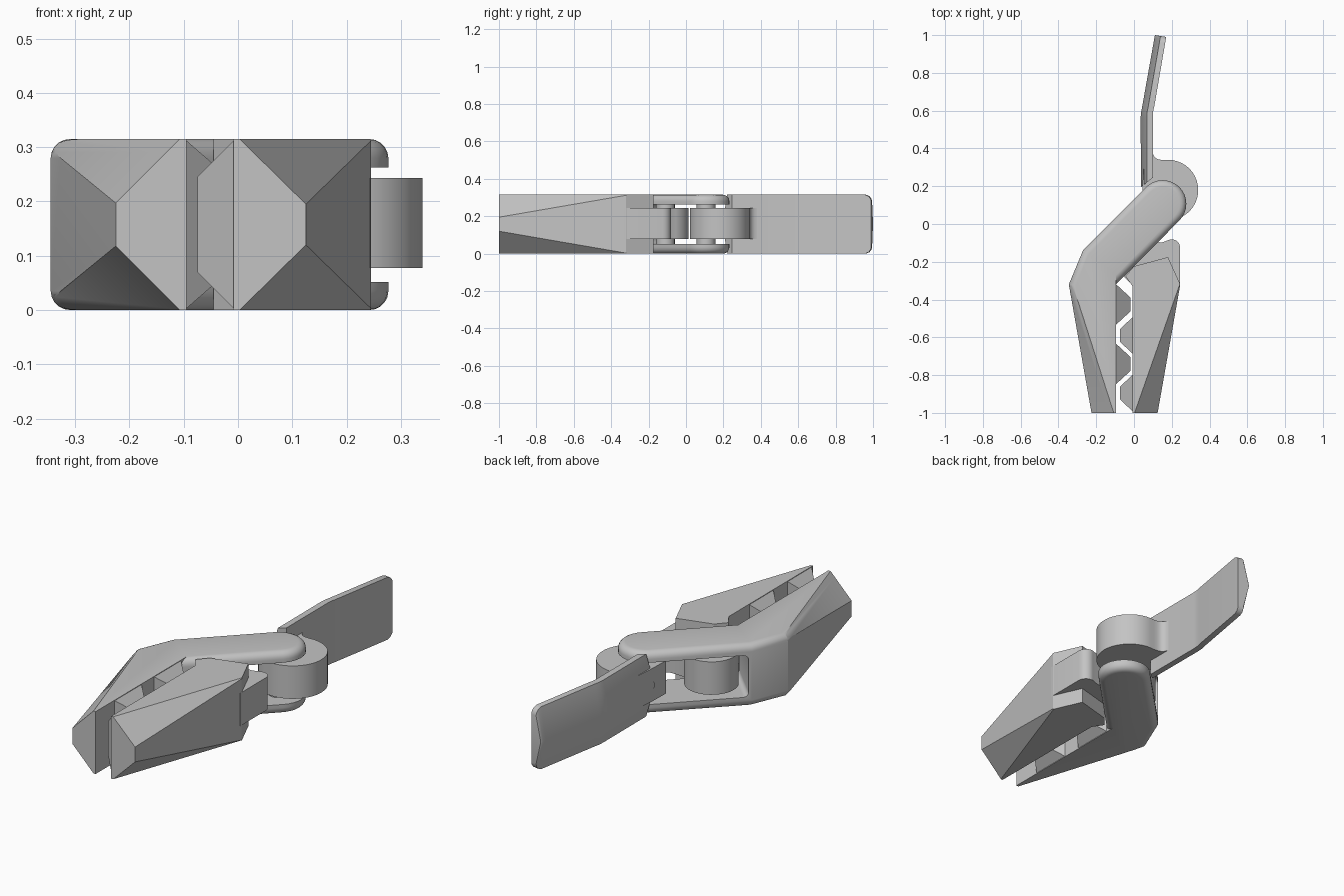
import bpy, bmesh
from math import sin, cos, pi, radians
from mathutils import Vector, Matrix

cube = bpy.data.objects.get("Cube")
if cube:
    bpy.data.objects.remove(cube, do_unlink=True)

H = 0.315                      # full height
SLOT = (0.052, 0.263)          # gap between the fork plates
TONGUE = (0.077, 0.243)        # height of the parts held in the fork
PIVOT = Vector((-0.065, -0.11))
HINGE = Vector((0.152, 0.107))

grey = bpy.data.materials.new("plain grey")
grey.use_nodes = True
grey.diffuse_color = (0.55, 0.55, 0.55, 1)
bsdf = next(n for n in grey.node_tree.nodes if n.type == 'BSDF_PRINCIPLED')
bsdf.inputs["Base Color"].default_value = grey.diffuse_color


def finish(name, bm):
    bmesh.ops.recalc_face_normals(bm, faces=bm.faces[:])
    mesh = bpy.data.meshes.new(name)
    bm.to_mesh(mesh)
    bm.free()
    mesh.materials.append(grey)
    ob = bpy.data.objects.new(name, mesh)
    bpy.context.scene.collection.objects.link(ob)
    return ob


def smooth(ob):
    bpy.ops.object.select_all(action='DESELECT')
    ob.select_set(True)
    bpy.context.view_layer.objects.active = ob
    bpy.ops.object.shade_smooth_by_angle(angle=radians(30))


def arc(centre, r, start, end, steps):
    angles = [radians(start + (end - start) * i / steps) for i in range(steps + 1)]
    return [(centre[0] + r * cos(a), centre[1] + r * sin(a)) for a in angles]


def loft(rings):
    """Skin equal-length rings of points and cap both ends."""
    bm = bmesh.new()
    rows = [[bm.verts.new(p) for p in ring] for ring in rings]
    n = len(rows[0])
    for a, b in zip(rows, rows[1:]):
        for i in range(n):
            j = (i + 1) % n
            bm.faces.new((a[i], a[j], b[j], b[i]))
    bm.faces.new(rows[0][::-1])
    bm.faces.new(rows[-1])
    return bm


def inset(outline, d, sharp):
    """Move each counter-clockwise edge inward by d, except the sharp ones."""
    pts = [Vector(p) for p in outline]
    n = len(pts)
    result = []
    for i in range(n):
        e0 = (pts[i] - pts[i - 1]).normalized()
        e1 = (pts[(i + 1) % n] - pts[i]).normalized()
        d0 = 0 if (i - 1) % n in sharp else d
        d1 = 0 if i in sharp else d
        n0, n1 = Vector((-e0.y, e0.x)), Vector((-e1.y, e1.x))
        det = n0.x * n1.y - n0.y * n1.x
        if abs(det) < 0.001:
            result.append(pts[i] + n0 * d0)
        else:
            result.append(pts[i] + Vector((d0 * n1.y - d1 * n0.y,
                                           d1 * n0.x - d0 * n1.x)) / det)
    return result


def prism(outline, z0, z1, r=0, sharp=()):
    """Extruded outline with optional rounded rims."""
    if r == 0:
        return loft([[(x, y, z) for x, y in outline] for z in (z0, z1)])
    half = []
    for k in range(6):
        a = k / 5 * pi / 2
        half.append((r * (1 - cos(a)), r * (1 - sin(a))))
    levels = [(d, z0 + h) for d, h in reversed(half)] + [(d, z1 - h) for d, h in half]
    return loft([[(p.x, p.y, z) for p in inset(outline, d, sharp)] for d, z in levels])


def chamfer(bm, bend, tip_top, tip_side, inside):
    """Slice off the growing chamfer above and below the jaw."""
    for flip in (False, True):
        p, a, b, c = [Vector((v[0], v[1], H - v[2] if flip else v[2]))
                      for v in (bend, tip_top, tip_side, inside)]
        normal = (a - p).cross(b - p).normalized()
        if normal.dot(c - p) > 0:
            normal.negate()
        bmesh.ops.bisect_plane(bm, geom=bm.verts[:] + bm.edges[:] + bm.faces[:],
                               plane_co=p, plane_no=normal, clear_outer=True)
        bmesh.ops.holes_fill(bm, edges=[e for e in bm.edges if e.is_boundary], sides=0)


def tooth(name, base_x, top_x, y, base_half, top_half):
    bm = bmesh.new()
    inset_z = 0.07
    for x, hy, dz in ((base_x, base_half, 0.002), (top_x, top_half, inset_z)):
        for sy in (-hy, hy):
            for z in (dz, H - dz):
                bm.verts.new((x, y + sy, z))
    bmesh.ops.convex_hull(bm, input=bm.verts[:])
    bmesh.ops.dissolve_limit(bm, angle_limit=0.01, verts=bm.verts[:], edges=bm.edges[:])
    finish(name, bm)


# Fixed jaw with its slanted arm, rounded along the outer rims
outline = [(-0.225, -1), (-0.095, -1), (-0.095, -0.32)]
outline += arc(HINGE, 0.125, -45, 135, 16)
outline += [(-0.27, -0.14), (-0.345, -0.32)]
bm = prism(outline, 0, H, 0.035, sharp=(0, 1))
chamfer(bm, (-0.325, -0.32, H), (-0.107, -1, H), (-0.225, -1, 0.197), (-0.1, -0.5, H / 2))
fixed_jaw = finish("fixed_jaw", bm)

# Slot that turns the arm into a fork
bm = bmesh.new()
bmesh.ops.create_cube(bm, size=1)
bmesh.ops.scale(bm, vec=(0.8, 0.6, SLOT[1] - SLOT[0]), verts=bm.verts[:])
bmesh.ops.bevel(bm, geom=bm.edges[:], offset=0.025, segments=4, profile=0.5, affect='EDGES')
bmesh.ops.translate(bm, vec=(0.4, 0, 0), verts=bm.verts[:])
bmesh.ops.rotate(bm, cent=(0, 0, 0), matrix=Matrix.Rotation(radians(45), 3, 'Z'), verts=bm.verts[:])
bmesh.ops.translate(bm, vec=(-0.172, -0.217, sum(SLOT) / 2), verts=bm.verts[:])
cutter = finish("slot_cutter", bm)
cutter.hide_render = True
cut = fixed_jaw.modifiers.new("slot", 'BOOLEAN')
cut.operation = 'DIFFERENCE'
cut.solver = 'EXACT'
cut.object = cutter
bpy.context.view_layer.objects.active = fixed_jaw
bpy.ops.object.modifier_apply(modifier=cut.name)
bpy.data.objects.remove(cutter, do_unlink=True)
smooth(fixed_jaw)

# Moving jaw
bm = prism([(-0.008, -1), (0.125, -1), (0.245, -0.32), (0.18, -0.175),
            (0, -0.224), (-0.045, -0.275), (-0.008, -0.33)], 0, H)
chamfer(bm, (0.242, -0.32, H), (0.003, -1, H), (0.125, -1, 0.195), (0.05, -0.5, H / 2))
smooth(finish("moving_jaw", bm))

# Tongue joining the moving jaw to its pivot
outline = [(0.0, -0.33), (0.244, -0.33)]
outline += arc((0.2, -0.125), 0.044, 0, 100, 6)
outline += [(0.15, -0.097), (0.07, -0.095)]
outline += arc(PIVOT, 0.125, 15, 250, 20)
smooth(finish("jaw_tongue", prism(outline, *TONGUE)))

# Interlocking teeth
for i, y in enumerate((-0.741, -0.426)):
    tooth("fixed_tooth_%d" % i, -0.096, -0.018, y, 0.108, 0.036)
for i, y in enumerate((-0.895, -0.59)):
    tooth("moving_tooth_%d" % i, -0.007, -0.075, y, 0.097, 0.033)

# Cam of the lever
outline = arc((0.18, 0.18), 0.16, -150, 98, 28)
outline += arc((0.14, 0.38), 0.04, 270, 180, 5) + [(0.06, 0.38), (0.045, 0.22)]
smooth(finish("lever_cam", prism(outline, *TONGUE)))

# Lever handle: flat on one side, ridged on the other, bent once
stations = [  # left x, left y, right x, right y, end trim
    (0.037, 0.195, 0.1, 0.245, 0), (0.035, 0.56, 0.1, 0.57, 0),
    (0.037, 0.59, 0.102, 0.6, 0), (0.043, 0.62, 0.107, 0.62, 0),
    (0.105, 0.968, 0.165, 0.958, 0), (0.108, 0.986, 0.168, 0.976, 0.008),
    (0.11, 0.997, 0.17, 0.987, 0.022), (0.111, 1.0, 0.171, 0.99, 0.036)]
rings = []
for xl, yl, xr, yr, t in stations:
    xm, ym = (xl + xr) / 2, (yl + yr) / 2
    rings.append([(xr, yr, t), (xr, yr, H - t), (xm, ym, H - t),
                  (xl, yl, H / 2), (xm, ym, t)])
smooth(finish("lever_handle", loft(rings)))

# Pins through the fork plates
for name, c in (("pivot_pin", PIVOT), ("hinge_pin", HINGE)):
    smooth(finish(name, prism(arc(c, 0.05, 0, 345, 23), 0.03, H - 0.03)))
